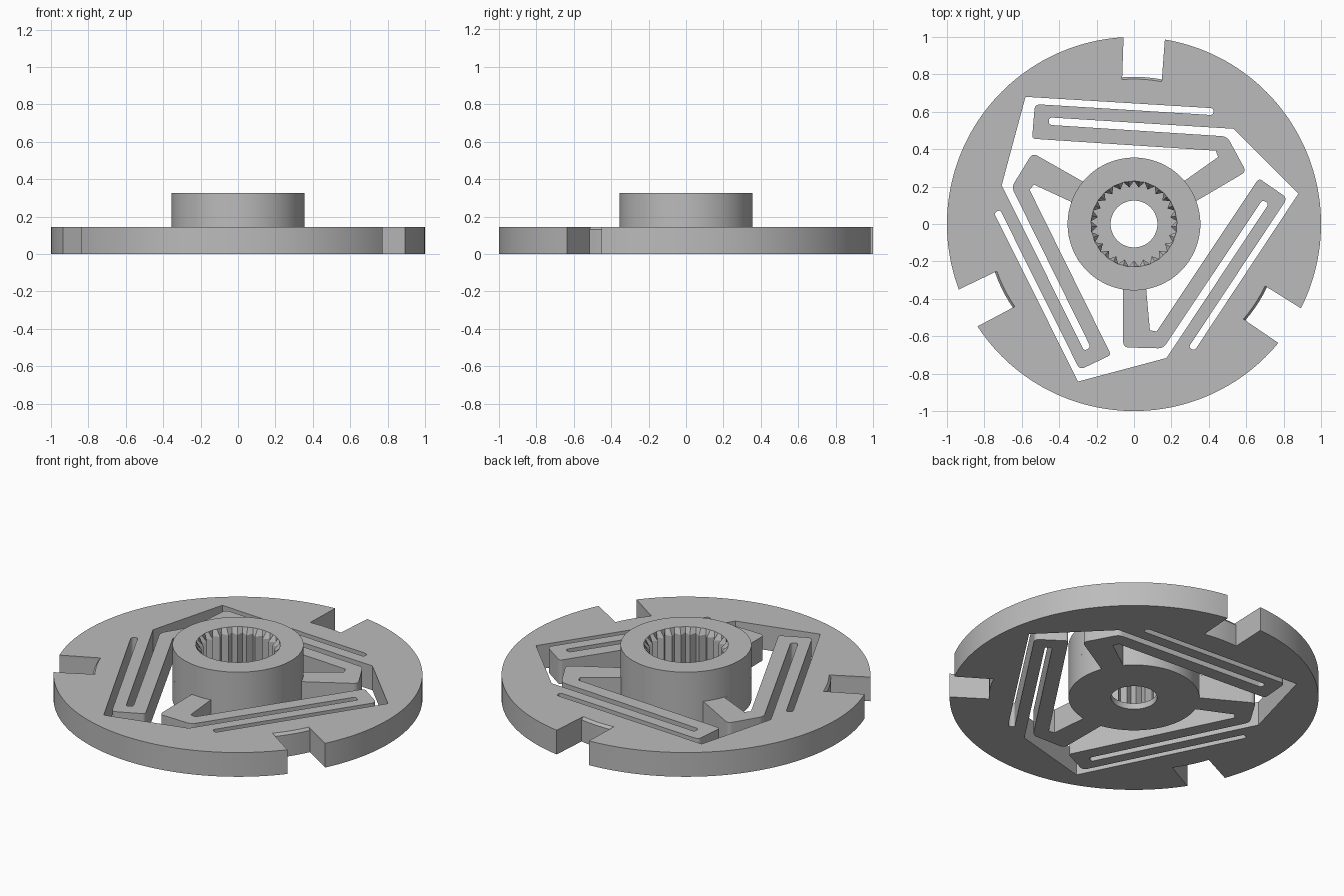
import bpy
import bmesh
from math import cos, sin, radians, degrees, atan2, hypot
from mathutils import Vector, Matrix

cube = bpy.data.objects.get("Cube")
if cube:
    bpy.data.objects.remove(cube)

PLATE_TOP, HUB_TOP, FLOOR_TOP = 0.145, 0.325, 0.036
HUB_R, ROOT_R, TIP_R, HOLE_R, NOTCH_R = 0.355, 0.23, 0.197, 0.125, 0.787
TEETH = 25

grey = bpy.data.materials.new("light grey")
grey.use_nodes = True
grey.diffuse_color = (0.5, 0.5, 0.5, 1)
grey.node_tree.nodes["Principled BSDF"].inputs["Base Color"].default_value = (0.5, 0.5, 0.5, 1)


def polar(r, deg):
    return Vector((r * cos(radians(deg)), r * sin(radians(deg))))


def arc(r, start, end, step=3):
    n = max(2, round(abs(end - start) / step))
    return [polar(r, start + (end - start) * i / n) for i in range(n + 1)]


def circle(r):
    return arc(r, 0, 360)[:-1]


def turn(points, deg):
    m = Matrix.Rotation(radians(deg), 2)
    return [m @ p for p in points]


def fillet(corners):
    """Round each (x, y, radius) corner of an open path."""
    pts = [Vector(c[:2]) for c in corners]
    out = []
    for i, (p, c) in enumerate(zip(pts, corners)):
        if c[2] == 0:
            out.append(p)
            continue
        a = p + (pts[i - 1] - p).normalized() * c[2]
        b = p + (pts[i + 1] - p).normalized() * c[2]
        for j in range(7):
            t = j / 6
            out.append(a * (1 - t) ** 2 + p * 2 * t * (1 - t) + b * t * t)
    return out


def prism(name, loops, levels, adjust_top=None):
    """Fill an outline with holes and extrude it through the z levels."""
    bm = bmesh.new()
    for loop in loops:
        vs = [bm.verts.new((p.x, p.y, levels[0])) for p in loop]
        for a, b in zip(vs, vs[1:] + vs[:1]):
            bm.edges.new((a, b))
    bmesh.ops.triangle_fill(bm, use_beauty=True, edges=bm.edges[:])
    faces = bm.faces[:]
    for z in levels[1:]:
        geom = bmesh.ops.extrude_face_region(bm, geom=faces)["geom"]
        faces = [g for g in geom if isinstance(g, bmesh.types.BMFace)]
        top = [g for g in geom if isinstance(g, bmesh.types.BMVert)]
        for v in top:
            v.co.z = z
    if adjust_top:
        for v in top:
            r = hypot(v.co.x, v.co.y)
            k = adjust_top(r) / r
            v.co.x *= k
            v.co.y *= k
    bmesh.ops.recalc_face_normals(bm, faces=bm.faces[:])
    mesh = bpy.data.meshes.new(name)
    bm.to_mesh(mesh)
    bm.free()
    mesh.materials.append(grey)
    obj = bpy.data.objects.new(name, mesh)
    bpy.context.collection.objects.link(obj)
    bpy.ops.object.select_all(action='DESELECT')
    obj.select_set(True)
    bpy.context.view_layer.objects.active = obj
    bpy.ops.object.shade_smooth_by_angle(angle=radians(25))
    return obj


# Disc rim with three notches
rim = []
for k in range(3):
    sector = [polar(1, 80.5)] + arc(NOTCH_R, 79, 94.7) + arc(1, 93.2, 200.5, 2)[:-1]
    rim += turn(sector, 120 * k)

# Outer edge of a spoke, then the inner slot of its folded spring
spoke_side = fillet([
    (0.333, 0.123, 0), (0.60, 0.28, 0.03), (0.498, 0.468, 0.03),
    (-0.455, 0.53, 0.018), (-0.455, 0.57, 0.018), (0.533, 0.509, 0)])

# Outer slot, spring end cap, inner beam and inner edge of a spoke
spring_side = fillet([
    (-0.58, 0.68, 0), (0.425, 0.619, 0.018), (0.425, 0.582, 0.018),
    (-0.53, 0.641, 0.03), (-0.545, 0.456, 0.02), (0.437, 0.392, 0),
    (0.45, 0.358, 0), (0.27, 0.231, 0)])

hub_start = degrees(atan2(0.231, 0.27))
hub_end = degrees(atan2(0.123, 0.333)) + 120
pocket = turn(spoke_side, 120) + spring_side + arc(HUB_R, hub_start, hub_end)[1:-1]
pockets = [turn(pocket, 120 * k) for k in range(3)]

# Toothed bore outline
spline = [polar(TIP_R if i % 2 else ROOT_R, 90 + 180 * i / TEETH) for i in range(2 * TEETH)]

# Sprung plate, with a small chamfer on the notch floors
prism("spring_plate", [rim, spline] + pockets, [0, PLATE_TOP - 0.015, PLATE_TOP],
      lambda r: r - 0.012 if abs(r - NOTCH_R) < 1e-4 else r)

# Raised hub, with a conical lead-in that trims the teeth
prism("hub", [circle(HUB_R), spline], [PLATE_TOP, HUB_TOP - 0.035, HUB_TOP],
      lambda r: max(r, ROOT_R))

# Bore floor with the screw hole
prism("bore_floor", [spline, circle(HOLE_R)], [0, FLOOR_TOP])
